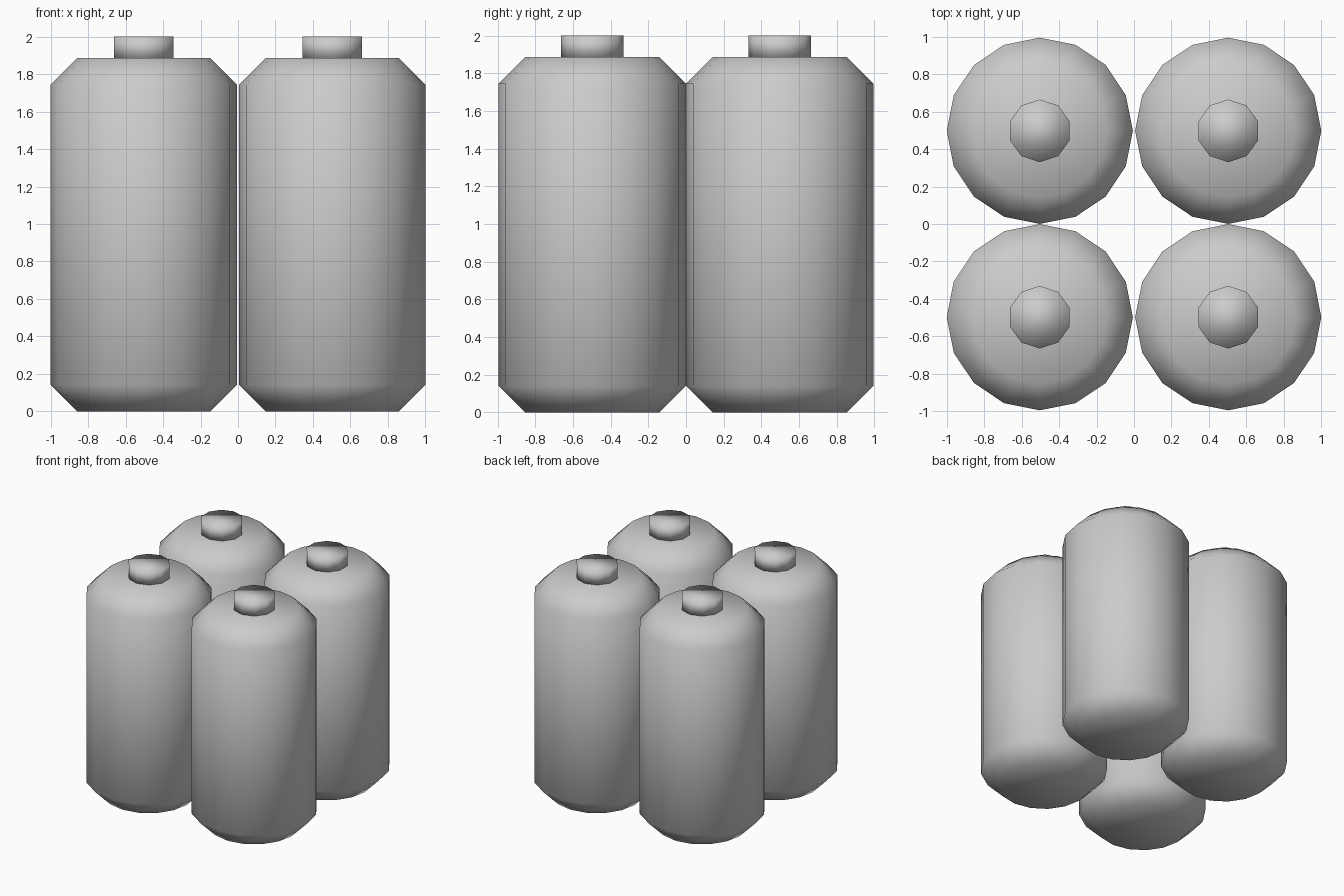
import bpy
import bmesh
import math
from mathutils import Matrix

old = bpy.data.objects.get("Cube")
if old:
    bpy.data.objects.remove(old, do_unlink=True)

# Single grey used everywhere
grey = bpy.data.materials.new("plain grey")
grey.use_nodes = True
colour = (0.6, 0.6, 0.6, 1)
grey.diffuse_color = colour
grey.node_tree.nodes["Principled BSDF"].inputs["Base Color"].default_value = colour


def turned(name, profile, sides, location):
    """Closed smooth solid of revolution from (radius, height) rings, a corner on +y."""
    bm = bmesh.new()
    rings = []
    for radius, z in profile:
        ring = bmesh.ops.create_circle(bm, segments=sides, radius=radius,
                                       matrix=Matrix.Translation((0, 0, z)))
        rings.append(ring["verts"])
    for low, high in zip(rings, rings[1:]):
        for i in range(sides):
            j = (i + 1) % sides
            bm.faces.new((low[i], low[j], high[j], high[i]))
    bm.faces.new(rings[0])
    bm.faces.new(rings[-1])
    bmesh.ops.recalc_face_normals(bm, faces=bm.faces)
    for face in bm.faces:
        face.smooth = True
    mesh = bpy.data.meshes.new(name)
    bm.to_mesh(mesh)
    bm.free()
    mesh.materials.append(grey)
    obj = bpy.data.objects.new(name, mesh)
    obj.location = location
    bpy.context.collection.objects.link(obj)
    return obj


BODY = [(0.357, 0), (0.497, 0.14), (0.497, 1.745), (0.357, 1.885)]
CAP = [(0.167, 1.88), (0.167, 2.0)]

# Four chamfered canisters, each with a small neck cap
for y, row in ((-0.4975, "front"), (0.4975, "back")):
    for x, side in ((-0.503, "right"), (0.503, "left")):
        turned(f"{row}_{side}_canister", BODY, 16, (x, y, 0))
        turned(f"{row}_{side}_cap", CAP, 10, (x, y, 0))
